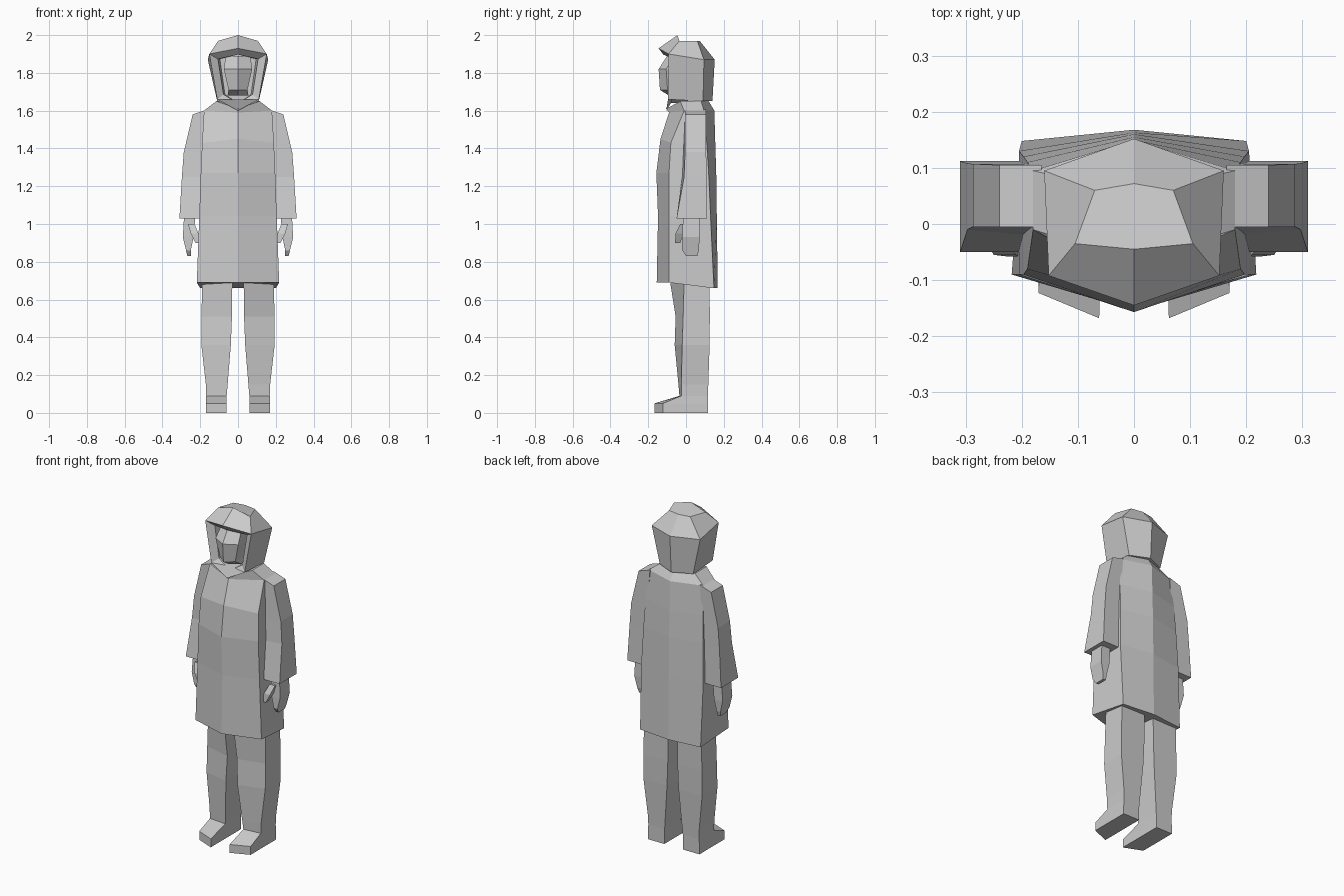
import bpy, bmesh

cube = bpy.data.objects.get("Cube")
if cube:
    bpy.data.objects.remove(cube, do_unlink=True)

grey = bpy.data.materials.new("light_grey")
grey.use_nodes = True
colour = (0.6, 0.6, 0.6, 1)
grey.diffuse_color = colour
grey.node_tree.nodes["Principled BSDF"].inputs["Base Color"].default_value = colour


def loft(name, rings, side=1, cap_start=True, skip=()):
    """Skin a list of equal point rings; side=-1 mirrors the part in x."""
    bm = bmesh.new()
    loops = [[bm.verts.new((x * side, y, z)) for x, y, z in ring] for ring in rings]
    count = len(loops[0])
    for level, (lower, upper) in enumerate(zip(loops, loops[1:])):
        for i in range(count):
            if (level, i) not in skip:
                j = (i + 1) % count
                bm.faces.new((lower[i], lower[j], upper[j], upper[i]))
    if cap_start:
        bm.faces.new(loops[0])
    bm.faces.new(loops[-1])
    bmesh.ops.recalc_face_normals(bm, faces=bm.faces)
    mesh = bpy.data.meshes.new(name)
    bm.to_mesh(mesh)
    bm.free()
    mesh.materials.append(grey)
    bpy.context.collection.objects.link(bpy.data.objects.new(name, mesh))


def whole(half):
    """Complete a four-point half ring by mirroring its two side points."""
    return half + [(-x, y, z) for x, y, z in half[2:0:-1]]


def hexagon(z, width, front, front_side, back_side, back, back_width=None, peak=0, slant=0):
    """Level ring with a front ridge raised by peak and a back lowered by slant."""
    return whole([(0, front, z + peak), (width, front_side, z),
                  (back_width or width, back_side, z - slant), (0, back, z - slant)])


def quad(z, inner, outer, front, back, skew=0, slope=0):
    """Limb ring: skew pushes the inner front corner forward, slope lowers the outside."""
    return [(inner, front - skew, z), (outer, front, z - slope),
            (outer, back, z - slope), (inner, back, z)]


# Coat, from hem to neck
loft("coat", [
    hexagon(z=.69, width=.218, front=-.155, front_side=-.09, back_side=.148, back=.168,
            back_width=.2, slant=.03),
    hexagon(z=1.04, width=.205, front=-.148, front_side=-.09, back_side=.13, back=.163),
    hexagon(z=1.27, width=.197, front=-.157, front_side=-.09, back_side=.12, back=.16),
    hexagon(z=1.43, width=.19, front=-.135, front_side=-.08, back_side=.11, back=.155, peak=.02),
    hexagon(z=1.6, width=.18, front=-.09, front_side=-.01, back_side=.095, back=.15, peak=-.01),
    hexagon(z=1.65, width=.115, front=-.105, front_side=-.03, back_side=.08, back=.12, peak=-.04),
])

# Hood shell, left open at the front
hood = [
    hexagon(z=1.66, width=.11, front=-.105, front_side=-.095, back_side=.09, back=.14,
            peak=-.06, slant=.01),
    hexagon(z=1.9, width=.152, front=-.145, front_side=-.092, back_side=.095, back=.152,
            back_width=.16, peak=.03, slant=.03),
    hexagon(z=1.97, width=.105, front=-.045, front_side=-.035, back_side=.06, back=.072,
            back_width=.07, peak=.03),
]
loft("hood", hood, skip={(0, 0), (0, 5)})

# Hood opening: rim, sloping border, then a recess behind the face
chin, brow = hood[0], hood[1]
centre = 1.78
rim = whole([chin[0], chin[1], brow[1], brow[0]])
border = [(x * .7, y + .025, centre + (z - centre) * .78) for x, y, z in rim]
recess = [(x * .9, .01, z) for x, y, z in border]
loft("hood_opening", [rim, border, recess], cap_start=False)

# Face with a ridge down the middle
loft("face", [
    hexagon(z=z, width=width, front=ridge, front_side=ridge + .04, back_side=.01, back=.01)
    for z, width, ridge in [(1.68, .055, -.09), (1.71, .05, -.138),
                            (1.82, .075, -.145), (1.89, .065, -.1)]
])

for side, label in ((1, "left"), (-1, "right")):
    # Sleeve, from shoulder to cuff
    loft(label + "_sleeve", [
        quad(z=1.605, inner=.165, outer=.24, front=-.005, back=.105, slope=.025),
        quad(z=1.38, inner=.18, outer=.287, front=-.005, back=.107, skew=.01),
        quad(z=1.25, inner=.19, outer=.297, front=-.01, back=.108, skew=.01),
        quad(z=1.03, inner=.205, outer=.31, front=-.05, back=.112),
    ], side)

    # Hand and thumb
    loft(label + "_hand", [
        quad(z=1.05, inner=.225, outer=.285, front=-.015, back=.07),
        quad(z=.93, inner=.235, outer=.292, front=-.02, back=.072),
        quad(z=.86, inner=.25, outer=.275, front=-.02, back=.068),
        quad(z=.83, inner=.25, outer=.268, front=0, back=.06),
    ], side)
    loft(label + "_thumb", [
        quad(z=1, inner=.23, outer=.265, front=-.03, back=.005),
        quad(z=.95, inner=.21, outer=.25, front=-.055, back=-.015),
        quad(z=.9, inner=.205, outer=.225, front=-.058, back=-.03),
    ], side)

    # Leg and foot, with the toe edge slanting towards the inside
    loft(label + "_leg_and_foot", [
        quad(z=0, inner=.062, outer=.17, front=-.123, back=.116, skew=.045),
        quad(z=.05, inner=.062, outer=.17, front=-.123, back=.116, skew=.045),
        quad(z=.09, inner=.06, outer=.168, front=-.025, back=.116, skew=.01),
        quad(z=.15, inner=.055, outer=.17, front=-.025, back=.118, skew=.015),
        quad(z=.36, inner=.038, outer=.194, front=-.02, back=.125, skew=.04),
        quad(z=.51, inner=.032, outer=.193, front=-.015, back=.126, skew=.04),
        quad(z=.7, inner=.03, outer=.19, front=-.01, back=.125, skew=.075),
    ], side)
